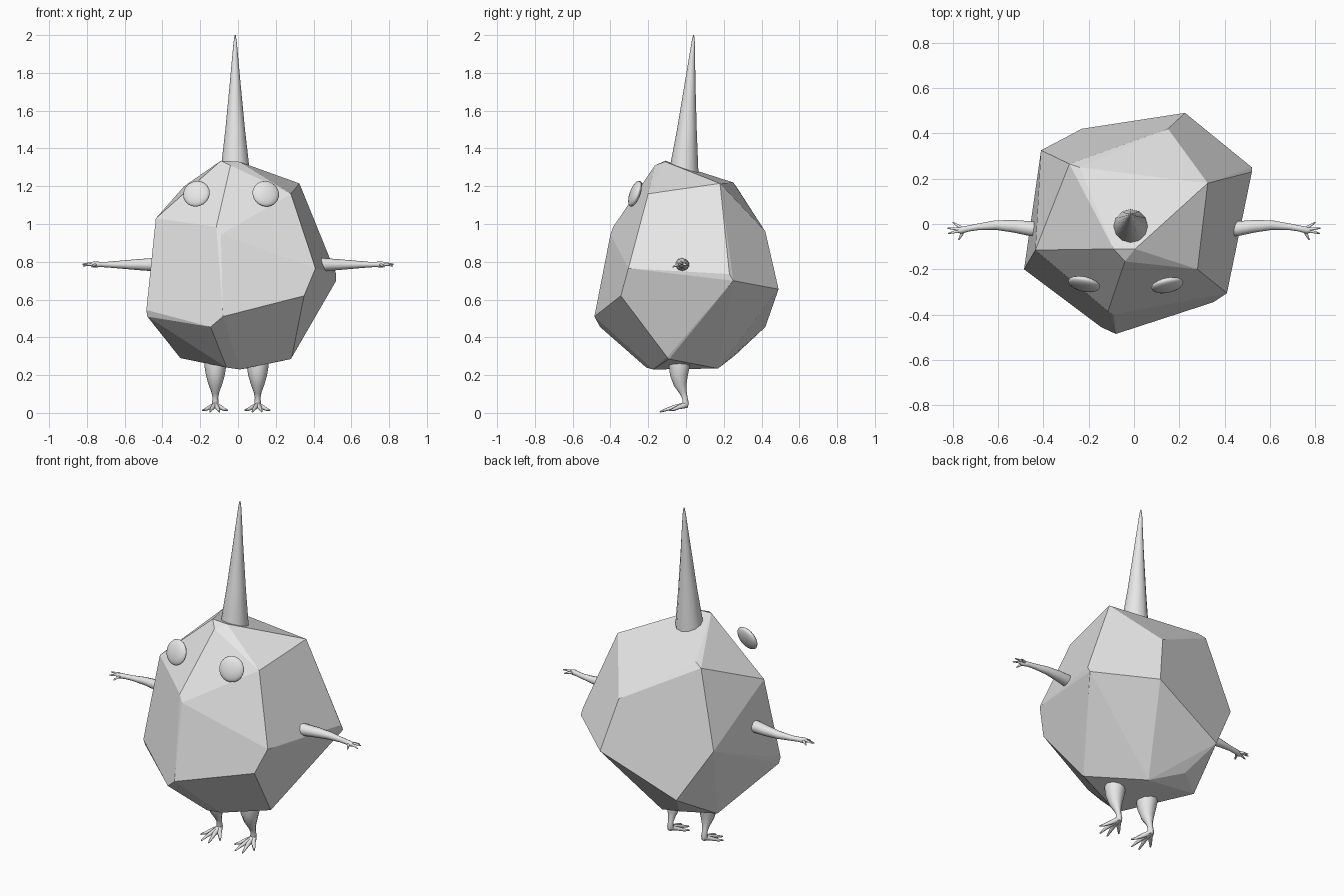
import bpy, bmesh, math
from mathutils import Vector

if "Cube" in bpy.data.objects:
    bpy.data.objects.remove(bpy.data.objects["Cube"])

grey = bpy.data.materials.new("stone_grey")
grey.diffuse_color = (0.8, 0.8, 0.8, 1)
grey.use_nodes = True
grey.node_tree.nodes["Principled BSDF"].inputs["Base Color"].default_value = grey.diffuse_color


def finish(name, bm, smooth=True):
    bmesh.ops.recalc_face_normals(bm, faces=bm.faces)
    mesh = bpy.data.meshes.new(name)
    bm.to_mesh(mesh)
    bm.free()
    mesh.materials.append(grey)
    obj = bpy.data.objects.new(name, mesh)
    bpy.context.collection.objects.link(obj)
    if smooth:
        bpy.ops.object.select_all(action='DESELECT')
        obj.select_set(True)
        bpy.context.view_layer.objects.active = obj
        bpy.ops.object.shade_smooth_by_angle(angle=math.radians(60))
    return obj


def tube(bm, path, sides=10):
    """Tapered tube through (x, y, z, radius) points."""
    pts = [Vector(p[:3]) for p in path]
    rings = []
    for i, p in enumerate(pts):
        d = (pts[min(i + 1, len(pts) - 1)] - pts[max(i - 1, 0)]).normalized()
        ref = Vector((0, 1, 0)) if abs(d.y) < 0.8 else Vector((1, 0, 0))
        u = d.cross(ref).normalized()
        w = d.cross(u)
        # keep a steady roll so rings do not twist
        if rings and u.dot(last) < 0:
            u, w = -u, -w
        last = u
        r = path[i][3]
        rings.append([bm.verts.new(p + r * (math.cos(a) * u + math.sin(a) * w))
                      for a in (2 * math.pi * k / sides for k in range(sides))])
    for a, b in zip(rings, rings[1:]):
        for k in range(sides):
            n = (k + 1) % sides
            bm.faces.new((a[k], a[n], b[n], b[k]))
    bm.faces.new(rings[0])
    bm.faces.new(rings[-1])


# Body: irregular faceted boulder, made as the hull of its corners
corners = [
    (-.09, -.11, 1.335), (.005, -.11, 1.33), (-.04, -.165, 1.31),   # crown
    (.325, .18, 1.215), (.28, -.2, 1.16), (-.285, .265, 1.2), (-.24, .25, 1.22),
    (-.435, -.115, 1.03), (-.115, -.385, .985), (-.09, -.4, .945),
    (.15, .42, .96),                                               # shoulders
    (.52, .23, .735), (.52, .25, .70), (.41, -.305, .765), (.35, -.345, .62),
    (.225, .49, .655), (-.41, .325, .76),                          # waist
    (-.485, -.2, .545), (-.48, -.19, .51), (-.08, -.485, .51),
    (-.145, -.455, .455), (-.23, .42, .455),                       # lower rim
    (.285, -.1, .295), (.28, -.09, .285), (.01, -.175, .23), (-.06, -.21, .24),
    (-.305, .14, .29), (.04, .17, .235), (-.14, .26, .305),        # underside
]
bm = bmesh.new()
for c in corners:
    bm.verts.new(c)
hull = bmesh.ops.convex_hull(bm, input=bm.verts)
bmesh.ops.delete(bm, geom=[v for v in bm.verts if not v.link_faces], context='VERTS')
bmesh.ops.dissolve_limit(bm, angle_limit=math.radians(6),
                         verts=bm.verts, edges=bm.edges)
finish("body", bm, smooth=False)

# Horn: slim cone leaning slightly back
bm = bmesh.new()
tube(bm, [(-.015, -.012, 1.24, .078), (-.015, -.01, 1.3, .075),
          (-.015, .005, 1.5, .052), (-.015, .022, 1.75, .028),
          (-.015, .038, 1.96, .009), (-.015, .04, 2.0, .003)], 12)
finish("horn", bm)

# Eyes: flattened lenses lying on the brow
for side, x, y in ((-1, -.22, -.265), (1, .147, -.27)):
    bm = bmesh.new()
    bmesh.ops.create_uvsphere(bm, u_segments=20, v_segments=10, radius=1)
    eye = finish("left_eye" if side < 0 else "right_eye", bm)
    eye.scale = (.072, .072, .025)
    eye.location = (x, y, 1.16)
    eye.rotation_euler = Vector((side * .2, -.92, .33)).to_track_quat('Z', 'Y').to_euler()

for side, label in ((-1, "left"), (1, "right")):
    # Arm with four splayed fingers
    bm = bmesh.new()
    tube(bm, [(side * x, y, z, r) for x, y, z, r in (
        (.40, -.025, .785, .036), (.46, -.02, .785, .034), (.53, -.01, .785, .029),
        (.61, -.005, .785, .022), (.69, -.013, .785, .015), (.73, -.02, .786, .014),
        (.765, -.028, .785, .016), (.78, -.03, .785, .008))])
    for tip in ((.80, .008, .78), (.823, -.018, .787), (.82, -.042, .778), (.773, -.07, .772)):
        base = Vector((.75, -.025, .785))
        end = Vector(tip)
        mid = base.lerp(end, .55) + Vector((0, 0, .004))
        tube(bm, [(side * p.x, p.y, p.z, r) for p, r in
                  ((base, .009), (mid, .007), (end, .003))], 6)
    finish(label + "_arm", bm)

    # Leg with heel and spread toes
    cx = -.008 + side * .112
    bm = bmesh.new()
    tube(bm, [(cx, -.035, .31, .058), (cx, -.035, .25, .058), (cx, -.037, .20, .05),
              (cx, -.03, .15, .036), (cx, -.016, .11, .021), (cx, -.006, .08, .015),
              (cx, -.002, .05, .018), (cx, -.004, .03, .014)])
    for dx, y, z in ((-.068, -.085, .014), (-.028, -.135, .006), (.022, -.138, .006), (.065, -.09, .014)):
        tube(bm, [(cx, .002, .042, .016), (cx + dx * .4, y * .45, .03, .012),
                  (cx + dx * .75, y * .75, .018, .008), (cx + dx, y, z, .004)], 6)
    finish(label + "_leg", bm)
